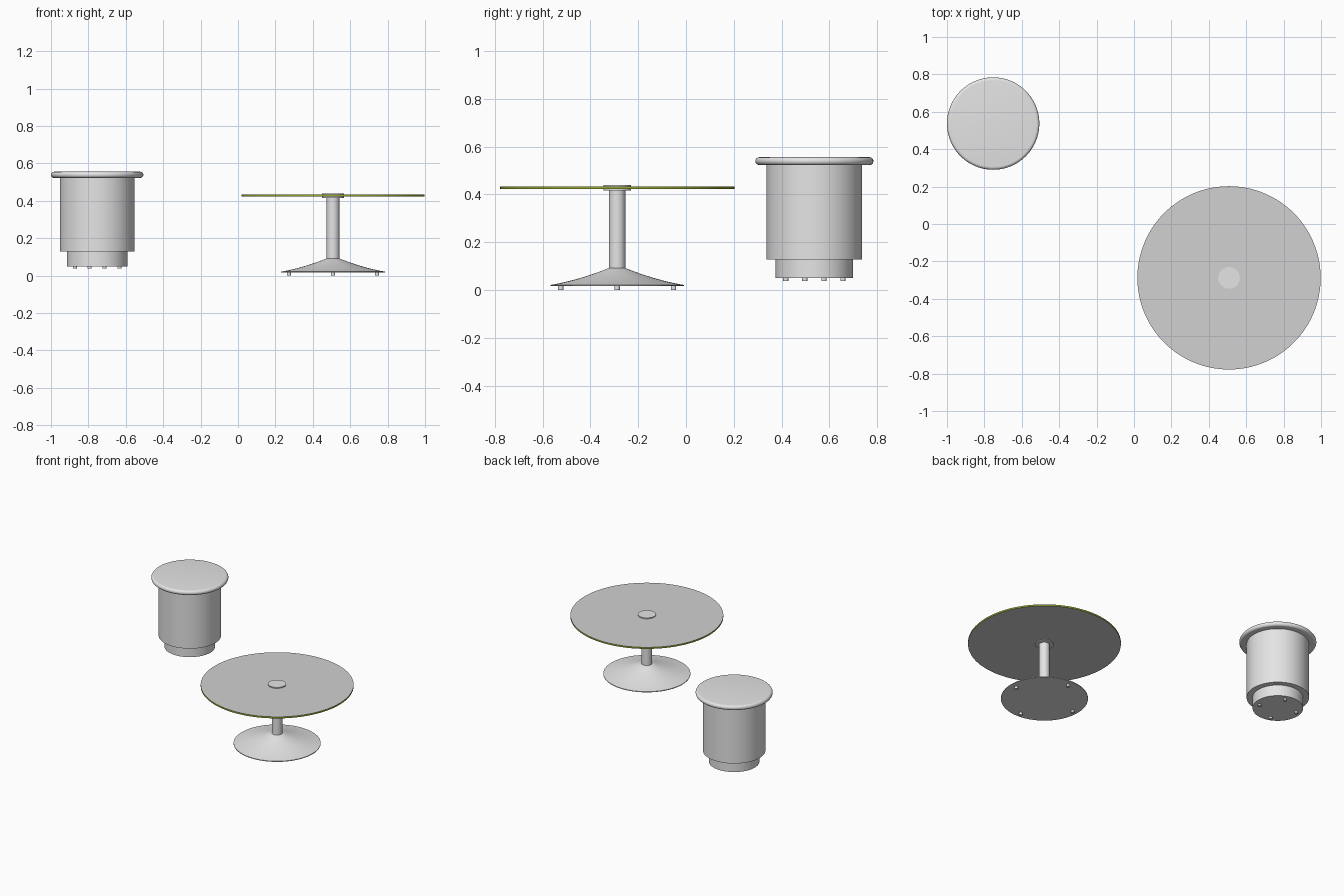
import bpy, bmesh, math

cube = bpy.data.objects.get("Cube")
if cube:
    bpy.data.objects.remove(cube, do_unlink=True)


def material(name, rgb):
    m = bpy.data.materials.new(name)
    m.use_nodes = True
    m.diffuse_color = (*rgb, 1)
    m.node_tree.nodes["Principled BSDF"].inputs["Base Color"].default_value = (*rgb, 1)
    return m


PALE = material("pale grey", (0.78, 0.78, 0.78))
GREY = material("glass grey", (0.64, 0.64, 0.64))
OLIVE = material("olive edge", (0.30, 0.38, 0.03))


def lathe(name, centre, profile, mats=(PALE,), segments=96):
    """Revolve (radius, height) points, listed bottom to top, into a capped solid."""
    bm = bmesh.new()
    rings = []
    for r, z in profile:
        rings.append([bm.verts.new((r * math.cos(a), r * math.sin(a), z))
                      for a in (math.tau * i / segments for i in range(segments))])
    for low, high in zip(rings, rings[1:]):
        for i in range(segments):
            j = (i + 1) % segments
            bm.faces.new((low[i], low[j], high[j], high[i]))
    bm.faces.new(rings[0][::-1])
    bm.faces.new(rings[-1])
    bm.normal_update()
    if len(mats) > 1:  # second colour goes on the upright faces
        for f in bm.faces:
            f.material_index = int(abs(f.normal.z) < 0.5)
    mesh = bpy.data.meshes.new(name)
    bm.to_mesh(mesh)
    bm.free()
    for m in mats:
        mesh.materials.append(m)
    obj = bpy.data.objects.new(name, mesh)
    obj.location = (*centre, 0)
    bpy.context.collection.objects.link(obj)
    bpy.ops.object.select_all(action="DESELECT")
    obj.select_set(True)
    bpy.context.view_layer.objects.active = obj
    bpy.ops.object.shade_smooth_by_angle(angle=math.radians(35))
    return obj


def cylinder(name, centre, r, low, high, mats=(PALE,), segments=96):
    return lathe(name, centre, [(r, low), (r, high)], mats, segments)


def feet(name, centre, ring, start, low, high):
    for i in range(4):
        a = math.radians(start + 90 * i)
        spot = (centre[0] + ring * math.cos(a), centre[1] + ring * math.sin(a))
        cylinder(f"{name}_{i + 1}", spot, 0.011, low, high, segments=20)


# Table: flared base, column, disc top with a tinted edge, hub
table = (0.508, -0.288)
flare = [(0.279, 0.016), (0.279, 0.021)]
for i in range(1, 13):
    t = i / 12
    flare.append((0.279 - 0.245 * t, 0.021 + 0.071 * (0.6 * t + 0.4 * t * t)))
lathe("table_base", table, flare)
cylinder("table_column", table, 0.034, 0.08, 0.425)
cylinder("table_top", table, 0.49, 0.422, 0.433, (GREY, OLIVE), 128)
cylinder("table_hub_lower", table, 0.058, 0.416, 0.4225)
cylinder("table_hub_upper", table, 0.058, 0.4325, 0.44)
feet("table_foot", table, 0.236, 0, 0, 0.018)

# Stool: recessed plinth, drum body, seat with a rounded rim
stool = (-0.753, 0.537)
cylinder("stool_plinth", stool, 0.162, 0.05, 0.14)
cylinder("stool_body", stool, 0.2, 0.128, 0.53)
rim = 0.0165
rounded = [(0.247 - rim + rim * math.cos(a), 0.539 + rim * math.sin(a))
           for a in (math.radians(-90 + 15 * i) for i in range(13))]
lathe("stool_seat", stool, rounded)
feet("stool_foot", stool, 0.126, -18.5, 0.037, 0.052)
